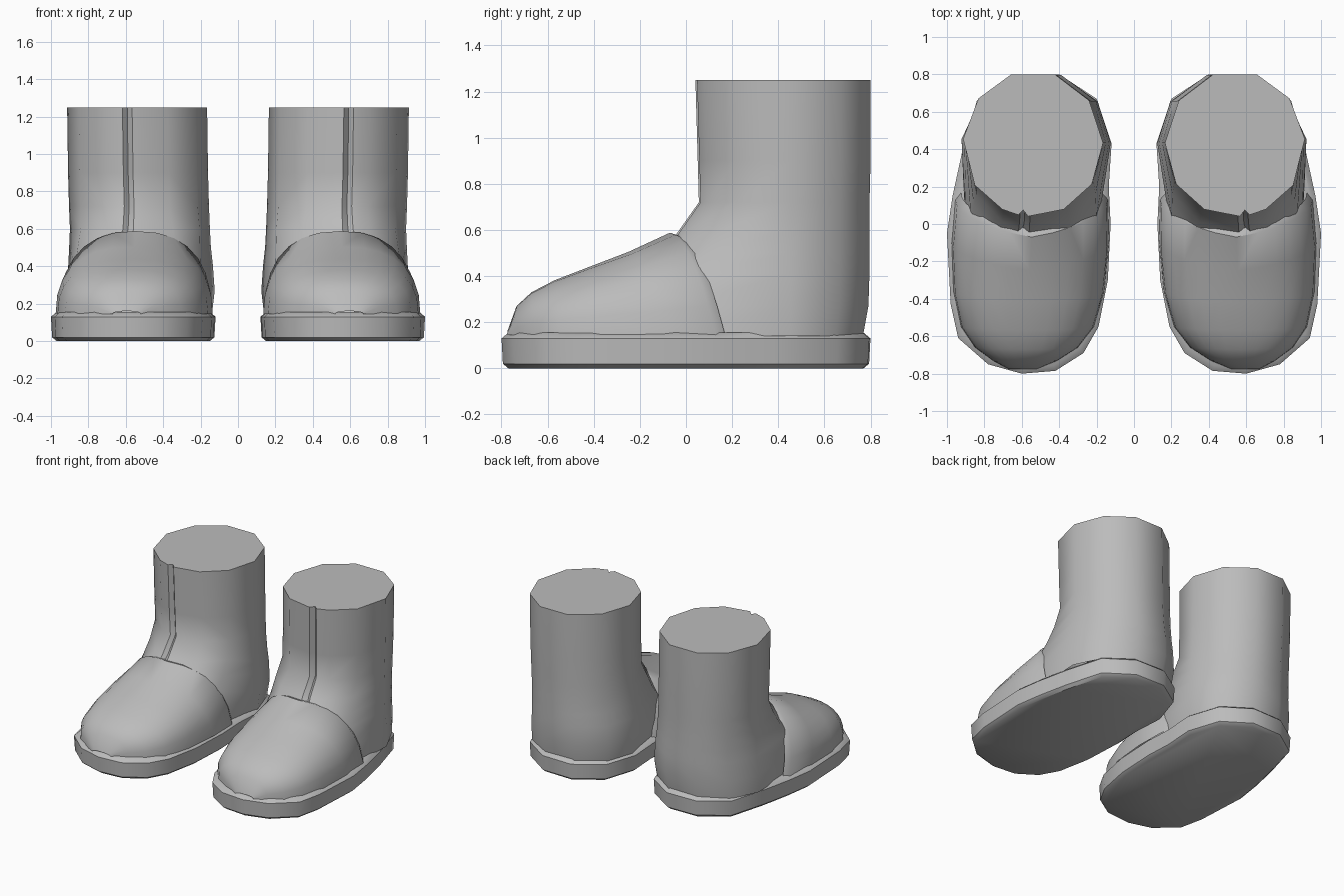
import bpy, bmesh, math

if "Cube" in bpy.data.objects:
    bpy.data.objects.remove(bpy.data.objects["Cube"])

grey = bpy.data.materials.new("boot_grey")
grey.diffuse_color = (0.5, 0.5, 0.5, 1)
grey.use_nodes = True
grey.node_tree.nodes["Principled BSDF"].inputs["Base Color"].default_value = grey.diffuse_color


def loft(name, rings, closed=True, cap_start=False, cap_end=False):
    """Skin a list of equal-length rings, then mirror it for the other boot."""
    bm = bmesh.new()
    rows = [[bm.verts.new(p) for p in r] for r in rings]
    n = len(rows[0])
    for a, b in zip(rows, rows[1:]):
        for i in range(n if closed else n - 1):
            j = (i + 1) % n
            bm.faces.new((a[i], a[j], b[j], b[i]))
    if cap_start:
        bm.faces.new(rows[0][::-1])
    if cap_end:
        bm.faces.new(rows[-1])
    bmesh.ops.recalc_face_normals(bm, faces=bm.faces)
    me = bpy.data.meshes.new(name)
    bm.to_mesh(me)
    bm.free()
    me.materials.append(grey)
    ob = bpy.data.objects.new(name, me)
    bpy.context.collection.objects.link(ob)
    bpy.ops.object.select_all(action='DESELECT')
    ob.select_set(True)
    bpy.context.view_layer.objects.active = ob
    bpy.ops.object.shade_smooth_by_angle(angle=math.radians(41))
    ob.modifiers.new("other_boot", 'MIRROR').use_mirror_merge = False
    return ob


def power(v, e):
    return math.copysign(abs(v) ** e, v)


# Sole: foot outline with bevelled lower and upper rims
outline = [(.6, -.8), (.78, -.75), (.94, -.61), (.98, -.43), (1, -.05), (.97, .15),
           (.92, .38), (.84, .66), (.64, .795), (.4, .8), (.2, .67), (.12, .43),
           (.135, .2), (.125, 0), (.14, -.3), (.19, -.55), (.27, -.69), (.42, -.785)]


def sole_ring(z, inset):
    sx, sy = 1 - inset / .44, 1 - inset / .8
    return [(.56 + (x - .56) * sx, y * sy, z) for x, y in outline]


loft("sole", [sole_ring(0, .03), sole_ring(.02, .006), sole_ring(.13, 0), sole_ring(.155, .03)],
     cap_start=True, cap_end=True)

# Shaft: stacked rings with a V groove at the front, closed by a flat lid
angles = [5, 39, 72, 108, 143, 178, 213, 244, 274, 278, 282, 296, 326]
GROOVE, YC = 9, .42
#         z    xl   xr    yf    yb   skew front power
levels = [(.14, .14, .925, -.40, .785, .05, 2.6),
          (.27, .125, .925, -.33, .81, .05, 2.6),
          (.41, .135, .91, -.20, .815, .04, 2.5),
          (.50, .145, .905, -.10, .815, .02, 2.4),
          (.60, .15, .90, -.03, .815, 0, 2.2),
          (.72, .155, .905, .055, .815, 0, 2),
          (.90, .16, .91, .05, .82, 0, 2),
          (1.25, .165, .915, .04, .82, 0, 2)]
rings = []
for z, xl, xr, yf, yb, skew, n in levels:
    ring = []
    for i, a in enumerate(angles):
        c, s = math.cos(math.radians(a)), math.sin(math.radians(a))
        if s < 0:
            c, y = power(c, 2 / n), YC + (YC - yf) * power(s, 2 / n)
        else:
            y = YC + (yb - YC) * s
        x = (xl + xr) / 2 + (xr - xl) / 2 * c + skew * (YC - y)
        ring.append((x, y + (.03 if i == GROOVE else 0), z))
    rings.append(ring)
loft("shaft", rings, cap_end=True)

# Toe cover: arches from the raised seam edge to the toe tip
#            ytop  yside   h    xl   xr
stations = [(-.03, .17, .575, .17, .925),
            (-.07, .13, .588, .14, .955),
            (-.25, -.10, .505, .135, .975),
            (-.42, -.36, .44, .16, .965),
            (-.57, -.55, .382, .215, .925),
            (-.67, -.66, .33, .30, .85),
            (-.735, -.73, .27, .41, .755),
            (-.775, -.775, .16, .52, .67)]
STEPS, BASE = 14, .145
arches = []
for yt, ys, h, xl, xr in stations:
    arch = []
    for i in range(STEPS + 1):
        t = math.pi * i / STEPS
        c, s = power(math.cos(t), 2 / 2.4), max(math.sin(t), 0) ** (2 / 2.4)
        arch.append(((xl + xr) / 2 + (xr - xl) / 2 * c,
                     yt + (ys - yt) * max(1 - s, 0) ** .55,
                     BASE + (h - BASE) * s))
    arches.append(arch)
loft("toe_cover", arches, closed=False)
